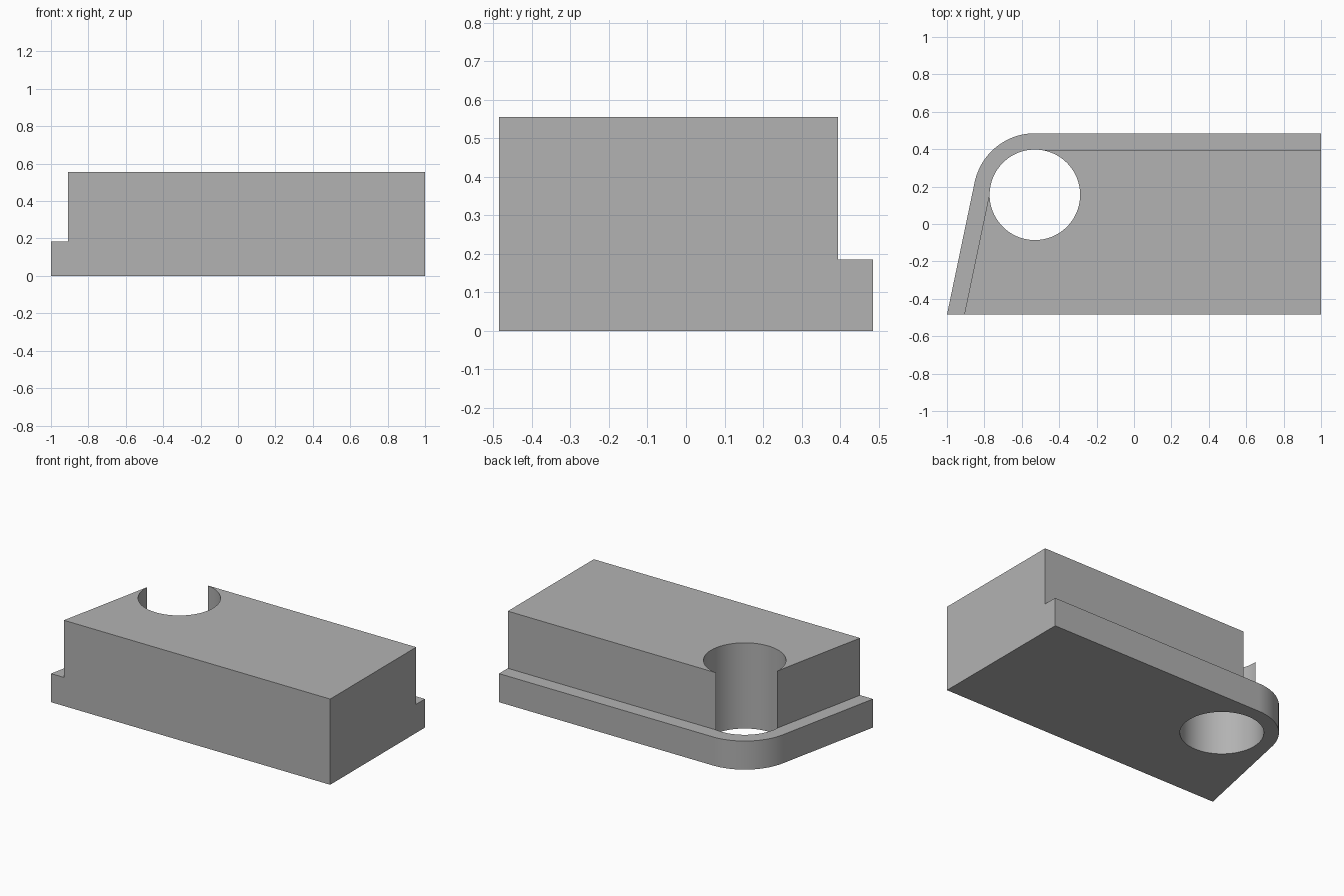
import bpy
import bmesh
from math import acos, cos, sin, radians

cube = bpy.data.objects.get("Cube")
if cube:
    bpy.data.objects.remove(cube, do_unlink=True)

# Main dimensions
CX, CY = -0.53, 0.156          # hole centre
HOLE_R, OUTER_R, INSET = 0.242, 0.329, 0.09
FRONT, BACK, RIGHT, LEFT = -0.485, 0.485, -1.0, 1.0
LEDGE_Z, TOP_Z = 0.185, 0.555
SLANT = radians(168)           # outward direction of the slanted side


def arc(radius, start, end, steps):
    return [(CX + radius * cos(start + (end - start) * i / steps),
             CY + radius * sin(start + (end - start) * i / steps))
            for i in range(steps + 1)]


# Where the upper block's straight sides run into the hole
slack = acos((OUTER_R - INSET) / HOLE_R)
open_a = radians(90) - slack
open_b = SLANT + slack
gap_arc = arc(HOLE_R, open_a, open_b, 24)
notch_arc = arc(HOLE_R, open_b, open_a + radians(360), 64)
block_x = RIGHT + INSET / -cos(SLANT)
block_y = BACK - INSET

outer = [(RIGHT, FRONT)] + arc(OUTER_R, SLANT, radians(90), 32) + [(LEFT, BACK)]
block = [(block_x, FRONT)] + notch_arc + [(LEFT, block_y), (LEFT, FRONT)]
ledge = outer + [(LEFT, block_y)] + gap_arc + [(block_x, FRONT)]

bm = bmesh.new()


def face(points):
    bm.faces.new([bm.verts.new(p) for p in points])


def cap(profile, z):
    face([(x, y, z) for x, y in profile])


def walls(path, low, high):
    for (ax, ay), (bx, by) in zip(path, path[1:]):
        face([(ax, ay, low), (bx, by, low), (bx, by, high), (ax, ay, high)])


# Top, ledge and underside
cap(block, TOP_Z)
cap(ledge, LEDGE_Z)
cap(block, 0)
cap(ledge, 0)

# Rounded base rim and hole lining
walls(outer, 0, LEDGE_Z)
walls(gap_arc, 0, LEDGE_Z)
walls(notch_arc, 0, LEDGE_Z)

# Upper block: slanted side, open notch, back side
walls(block[:-1], LEDGE_Z, TOP_Z)


# Stepped end walls
def step(low_end, mid, far):
    return [(low_end, 0), (mid, 0), (far, 0), (far, TOP_Z),
            (mid, TOP_Z), (mid, LEDGE_Z), (low_end, LEDGE_Z)]


face([(x, FRONT, z) for x, z in step(RIGHT, block_x, LEFT)])
face([(LEFT, y, z) for y, z in step(BACK, block_y, FRONT)])

bmesh.ops.remove_doubles(bm, verts=bm.verts, dist=0.0005)
bmesh.ops.recalc_face_normals(bm, faces=bm.faces)

mesh = bpy.data.meshes.new("stepped_block")
bm.to_mesh(mesh)
bm.free()
body = bpy.data.objects.new("stepped_block", mesh)
bpy.context.collection.objects.link(body)

# Plain grey material
grey = bpy.data.materials.new("plain grey")
grey.use_nodes = True
colour = (0.448, 0.448, 0.448, 1)
grey.diffuse_color = colour
for node in grey.node_tree.nodes:
    if node.type == "BSDF_PRINCIPLED":
        node.inputs["Base Color"].default_value = colour
mesh.materials.append(grey)

bpy.ops.object.select_all(action="DESELECT")
body.select_set(True)
bpy.context.view_layer.objects.active = body
bpy.ops.object.shade_smooth_by_angle(angle=radians(30))
